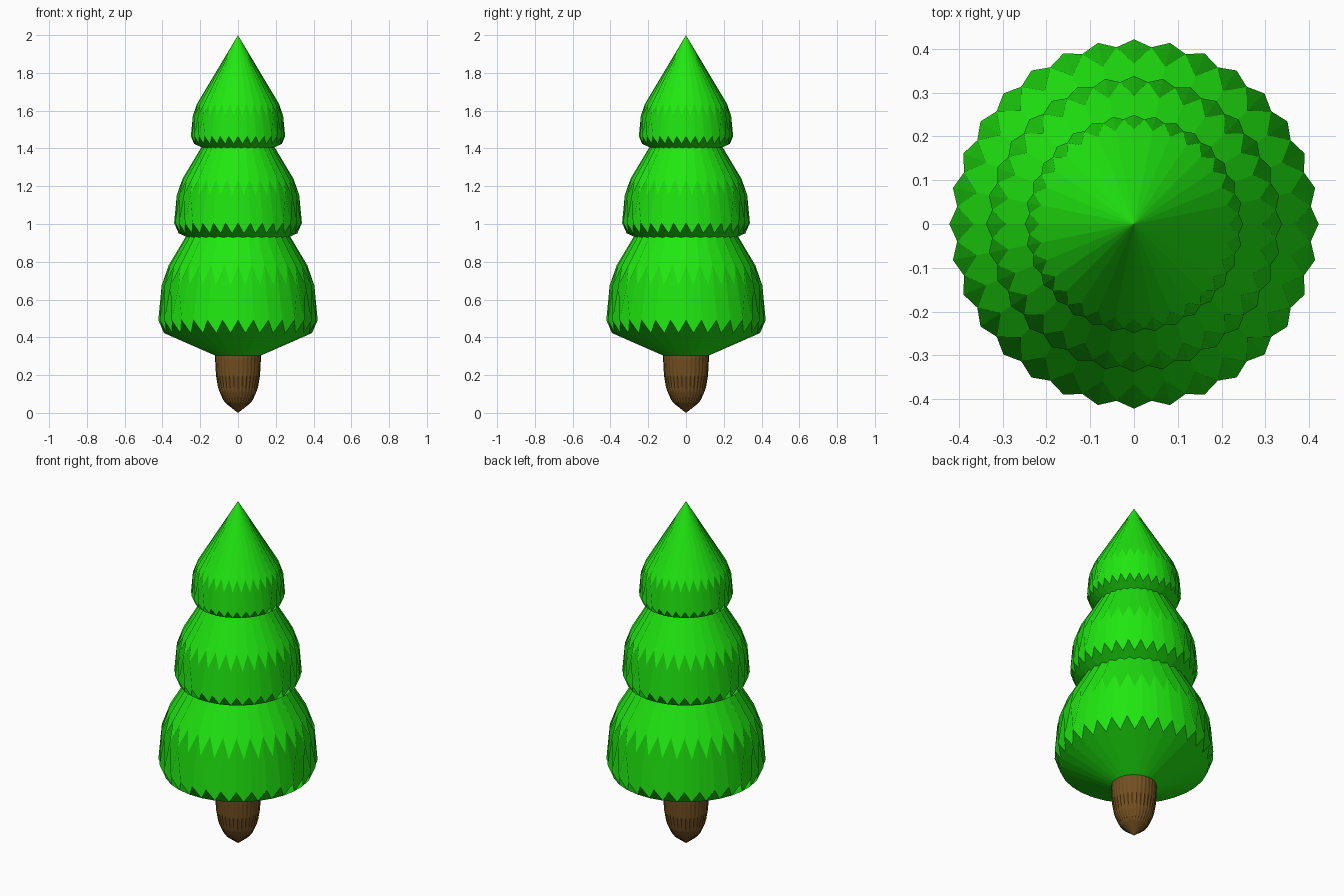
import bpy

if "Cube" in bpy.data.objects:
    bpy.data.objects.remove(bpy.data.objects["Cube"])


def material(name, color):
    mat = bpy.data.materials.new(name)
    mat.diffuse_color = color
    mat.use_nodes = True
    mat.node_tree.nodes["Principled BSDF"].inputs["Base Color"].default_value = mat.diffuse_color
    return mat


def finish(name, mat, level):
    # Soften the flat-shaded primitive with a subdivision surface
    obj = bpy.context.object
    obj.name = name
    obj.data.materials.append(mat)
    sub = obj.modifiers.new("soften", 'SUBSURF')
    sub.levels = sub.render_levels = level
    sub.use_limit_surface = True
    return obj


green = material("needles", (0.014, 0.8, 0.005, 1))
brown = material("bark", (0.17, 0.08, 0.015, 1))

# Trunk: rounded cylinder whose top is buried in the foliage
bpy.ops.mesh.primitive_cylinder_add(vertices=32, radius=0.129, depth=0.6,
                                    location=(0, 0, 0.288))
finish("trunk", brown, 2)

# Foliage tiers: cage base height and cage radius, each twice as tall as its radius
tiers = [("lower_foliage", 0.232, 0.666),
         ("middle_foliage", 0.798, 0.534),
         ("top_foliage", 1.311, 0.394)]
for name, base, radius in tiers:
    bpy.ops.mesh.primitive_cone_add(vertices=32, radius1=radius, radius2=0,
                                    depth=2 * radius,
                                    location=(0, 0, base + radius))
    finish(name, green, 1)
